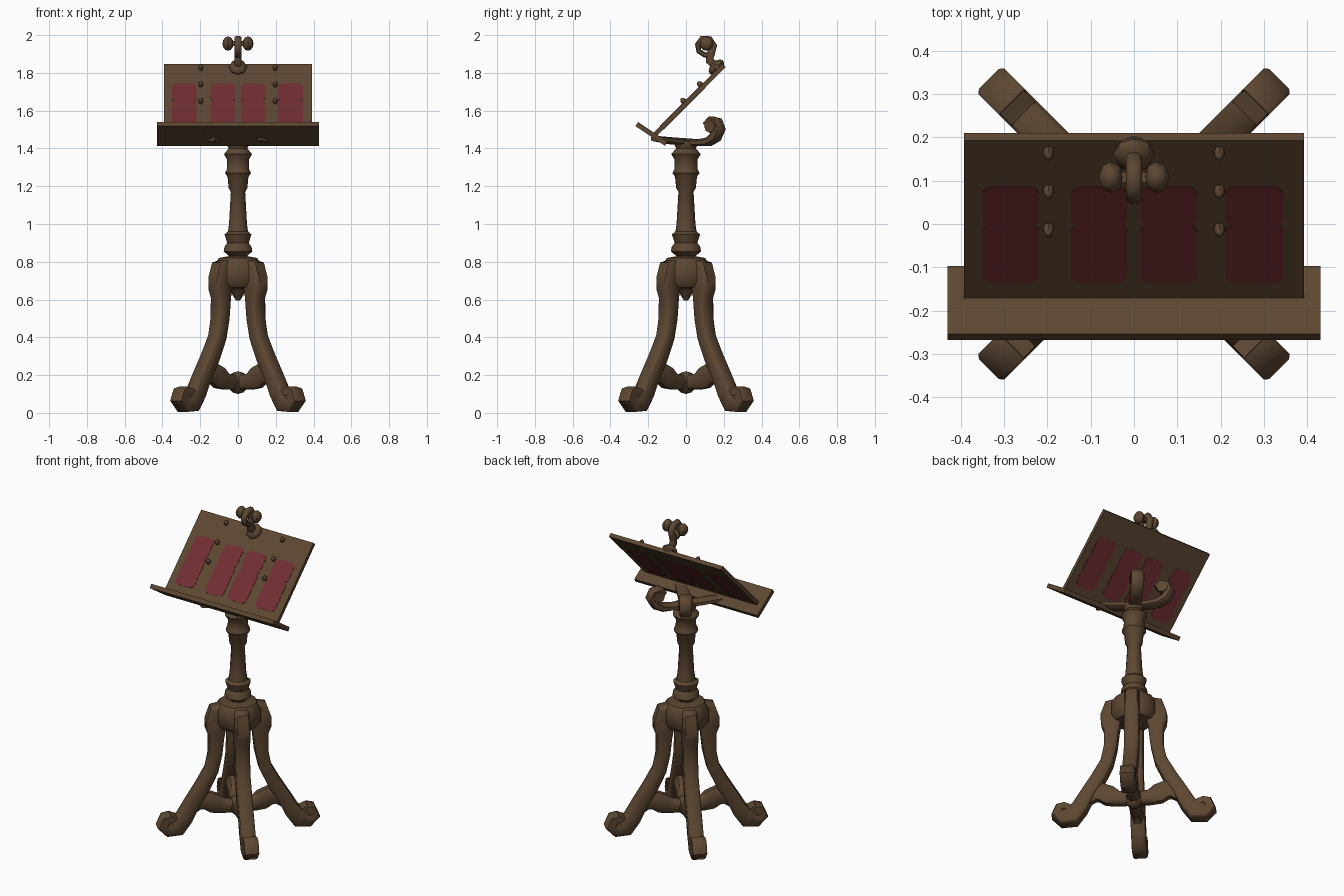
import bpy, bmesh, math
from mathutils import Vector, Matrix

if "Cube" in bpy.data.objects:
    bpy.data.objects.remove(bpy.data.objects["Cube"])


def material(name, rgb):
    m = bpy.data.materials.new(name)
    m.diffuse_color = (*rgb, 1)
    m.use_nodes = True
    m.node_tree.nodes["Principled BSDF"].inputs["Base Color"].default_value = m.diffuse_color
    return m


WOOD = material("brown wood", (0.108, 0.062, 0.031))
RED = material("red panel", (0.160, 0.026, 0.031))


def finish(name, bm, mat, matrix=None, angle=40):
    bmesh.ops.recalc_face_normals(bm, faces=bm.faces)
    if matrix:
        bm.transform(matrix)
    me = bpy.data.meshes.new(name)
    bm.to_mesh(me)
    bm.free()
    me.materials.append(mat)
    ob = bpy.data.objects.new(name, me)
    bpy.context.collection.objects.link(ob)
    bpy.ops.object.select_all(action='DESELECT')
    ob.select_set(True)
    bpy.context.view_layer.objects.active = ob
    bpy.ops.object.shade_smooth_by_angle(angle=math.radians(angle))
    return ob


def skin(bm, rings):
    for a, b in zip(rings, rings[1:]):
        n = len(a)
        for i in range(n):
            bm.faces.new((a[i], a[(i + 1) % n], b[(i + 1) % n], b[i]))
    bm.faces.new(rings[0][::-1])
    bm.faces.new(rings[-1])


def lathe(name, profile, sides=10):
    bm = bmesh.new()
    rings = []
    for r, z in profile:
        rings.append([bm.verts.new((r * math.cos(2 * math.pi * (i + .5) / sides),
                                    r * math.sin(2 * math.pi * (i + .5) / sides), z))
                      for i in range(sides)])
    skin(bm, rings)
    return finish(name, bm, WOOD)


def sweep(name, path, width, direction, bevel=0.55):
    """Bar along a path of (outward, height, half thickness) in an upright plane."""
    bm = bmesh.new()
    d = Vector((*direction, 0)).normalized()
    side = Vector((-d.y, d.x, 0))
    pts = [d * p[0] + Vector((0, 0, p[1])) for p in path]
    section = [(1, bevel), (bevel, 1), (-bevel, 1), (-1, bevel),
               (-1, -bevel), (-bevel, -1), (bevel, -1), (1, -bevel)]
    rings = []
    for i, p in enumerate(pts):
        t = (pts[min(i + 1, len(pts) - 1)] - pts[max(i - 1, 0)]).normalized()
        n = t.cross(side)
        h = path[i][2]
        rings.append([bm.verts.new(p + side * (s * width) + n * (q * h)) for s, q in section])
    skin(bm, rings)
    return finish(name, bm, WOOD, angle=50)


def box(name, size, matrix, mat=WOOD):
    bm = bmesh.new()
    bmesh.ops.create_cube(bm, size=1)
    bmesh.ops.scale(bm, vec=size, verts=bm.verts)
    return finish(name, bm, mat, matrix)


def ball(name, loc, radii, matrix=None):
    bm = bmesh.new()
    bmesh.ops.create_uvsphere(bm, u_segments=8, v_segments=6, radius=1)
    bmesh.ops.scale(bm, vec=radii, verts=bm.verts)
    bmesh.ops.translate(bm, vec=loc, verts=bm.verts)
    return finish(name, bm, WOOD, matrix)


def roll(name, direction, out, z, radius, width, sides=8):
    """Scroll core: a short drum lying across the given outward direction."""
    bm = bmesh.new()
    bmesh.ops.create_cone(bm, cap_ends=True, segments=sides, radius1=radius,
                          radius2=radius, depth=width)
    a = math.atan2(direction[1], direction[0])
    m = (Matrix.Rotation(a, 4, 'Z') @ Matrix.Translation((out, 0, z))
         @ Matrix.Rotation(math.pi / 2, 4, 'X'))
    return finish(name, bm, WOOD, m)


# turned column with collars
lathe("column", [(.055, .80), (.05, .83), (.08, .855), (.075, .88), (.06, .90), (.075, .945),
                 (.056, .96), (.050, 1.0), (.040, 1.17), (.052, 1.19), (.058, 1.25), (.072, 1.27),
                 (.062, 1.29), (.060, 1.34), (.078, 1.37), (.052, 1.40), (.062, 1.42), (.06, 1.44)])
# hub where the legs join, with a drop below
lathe("hub", [(.012, .595), (.035, .63), (.055, .655), (.11, .665), (.135, .70), (.135, .78),
              (.11, .82), (.05, .83)], 8)

# four scroll-footed legs and the crossed stretcher
leg = [(.07, .765, .05), (.125, .755, .055), (.132, .71, .058), (.132, .655, .056),
       (.128, .61, .043), (.134, .50, .037), (.155, .40, .036), (.21, .29, .040),
       (.265, .20, .040), (.312, .11, .045), (.355, .052, .050), (.41, .042, .038),
       (.440, .07, .034), (.425, .11, .028), (.395, .115, .026)]
arm = [(.28, .16, .035), (.24, .20, .048), (.19, .21, .055), (.14, .185, .058),
       (.09, .165, .042), (.0, .16, .035)]
for sx in (-1, 1):
    for sy in (-1, 1):
        sweep("leg", leg, .042, (sx, sy), .78)
        roll("foot_scroll", (sx, sy), .398, .085, .052, .076)
        sweep("stretcher_arm", arm, .034, (sx, sy))
ball("stretcher_knob", (0, 0, .16), (.058, .058, .06))

# bracket under the desk: scrolls behind, plain arms in front
scroll = [(0, 1.435, .018), (.08, 1.430, .018), (.145, 1.435, .022), (.19, 1.46, .027),
          (.215, 1.505, .027), (.20, 1.54, .024), (.165, 1.55, .02), (.14, 1.525, .02)]
front = [(0, 1.435, .018), (.10, 1.44, .018), (.22, 1.452, .014)]
for sx in (-1, 1):
    sweep("bracket_scroll", scroll, .036, (sx * .11, .16))
    roll("bracket_scroll_core", (sx * .11, .16), .178, 1.517, .034, .08)
    sweep("bracket_arm", front, .035, (sx * .12, -.13))

# sloping desk board; local axes: x across, y up the slope, z out of the face
desk = Matrix.Translation((0, -.17, 1.468)) @ Matrix.Rotation(math.radians(45), 4, 'X')
box("desk_board", (.785, .535, .024), desk @ Matrix.Translation((0, .258, 0)))

# front ledge
ledge = Matrix.Translation((0, -.1825, 1.477)) @ Matrix.Rotation(math.radians(-33.7), 4, 'X')
box("ledge", (.86, .188, .026), ledge)


def red_plate(x0, x1, v0, v1, face):
    """Round-cornered plate laid on the front or back of the board."""
    bm = bmesh.new()
    c = .025
    vs = []
    for cx, cy, a0 in ((x1 - c, v1 - c, 0), (x0 + c, v1 - c, 90),
                       (x0 + c, v0 + c, 180), (x1 - c, v0 + c, 270)):
        for k in range(4):
            a = math.radians(a0 + 30 * k)
            vs.append(bm.verts.new((cx + c * math.cos(a), cy + c * math.sin(a), face * .010)))
    f = bm.faces.new(vs)
    ext = bmesh.ops.extrude_face_region(bm, geom=[f])
    bmesh.ops.translate(bm, vec=(0, 0, face * .004),
                        verts=[g for g in ext["geom"] if isinstance(g, bmesh.types.BMVert)])
    finish("red_inlay", bm, RED, desk)


for x0, x1 in ((-.35, -.22), (-.145, -.015), (.015, .145), (.21, .345)):
    for v0, v1 in ((.06, .255), (.245, .375)):
        for face in (1, -1):
            red_plate(x0, x1, v0, v1, face)

# small pointed studs on the board
for x in (-.197, .197):
    for v in (.24, .365, .49):
        ball("board_stud", (x, v, .014), (.013, .016, .024), desk)

# crest on the top edge: boss, curled stem and two eyes
ball("crest_boss", (0, .49, .022), (.048, .05, .03), desk)
crest = [(.165, 1.83, .022), (.125, 1.865, .022), (.13, 1.90, .022), (.147, 1.945, .018),
         (.125, 1.978, .018), (.085, 1.98, .017), (.062, 1.95, .015), (.068, 1.915, .014),
         (.10, 1.895, .014), (.13, 1.89, .012)]
sweep("crest_stem", crest, .018, (0, 1))
for sx in (-1, 1):
    ball("crest_eye", (sx * .053, .108, 1.955), (.029, .037, .038))
    box("crest_link", (.05, .025, .025), Matrix.Translation((sx * .02, .108, 1.955)))
